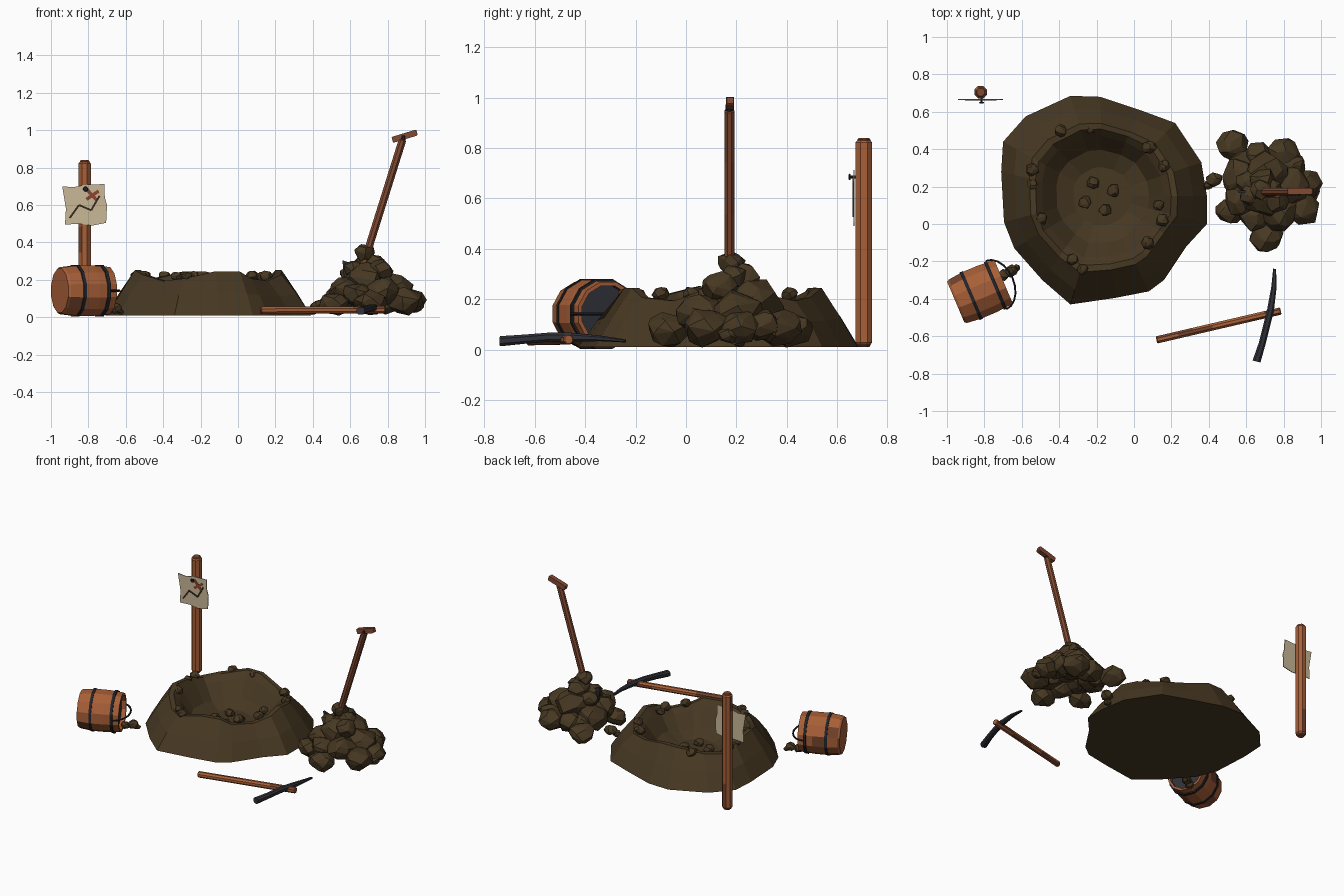
import bpy, bmesh, math, random
from math import sin, cos, pi
from mathutils import Vector as V

random.seed(7)
if "Cube" in bpy.data.objects:
    bpy.data.objects.remove(bpy.data.objects["Cube"])


def material(name, r, g, b):
    m = bpy.data.materials.new(name)
    m.use_nodes = True
    m.diffuse_color = (r, g, b, 1)
    m.node_tree.nodes["Principled BSDF"].inputs["Base Color"].default_value = (r, g, b, 1)
    return m


DIRT = material("dirt brown", 0.062, 0.039, 0.016)
WOOD = material("warm wood", 0.39, 0.115, 0.038)
WORN = material("worn wood", 0.17, 0.055, 0.025)
SHAFT = material("dark wood", 0.22, 0.068, 0.032)
STEEL = material("dark steel", 0.030, 0.031, 0.040)
IRON = material("black iron", 0.015, 0.017, 0.023)
PAPER = material("old paper", 0.58, 0.48, 0.31)
INK = material("dark ink", 0.04, 0.02, 0.01)
RED = material("red mark", 0.27, 0.06, 0.027)


def finish(name, bm, *mats):
    bmesh.ops.recalc_face_normals(bm, faces=bm.faces)
    me = bpy.data.meshes.new(name)
    bm.to_mesh(me)
    bm.free()
    for m in mats:
        me.materials.append(m)
    ob = bpy.data.objects.new(name, me)
    bpy.context.collection.objects.link(ob)
    return ob


def loft(bm, rings, caps=True):
    """Skin a list of point rings, optionally closing both ends."""
    vs = [[bm.verts.new(p) for p in ring] for ring in rings]
    n = len(vs[0])
    for a, b in zip(vs, vs[1:]):
        for i in range(n):
            j = (i + 1) % n
            bm.faces.new((a[i], a[j], b[j], b[i]))
    if caps:
        bm.faces.new(vs[0])
        bm.faces.new(vs[-1])


def circle(c, axis, r, n):
    u = axis.cross(V((0, 0, 1)) if abs(axis.z) < 0.9 else V((0, 1, 0))).normalized()
    w = axis.cross(u).normalized()
    turns = [2 * pi * (i + 0.5) / n for i in range(n)]
    return [c + r * (u * cos(t) + w * sin(t)) for t in turns]


def rod(name, p, q, r, mats, sides=8, steps=1, worn=0.0):
    """Straight bar with a few randomly worn facets."""
    p, q = V(p), V(q)
    axis = (q - p).normalized()
    e = r * 0.25
    mids = [p.lerp(q, (k + 0.5 * random.random()) / steps) for k in range(steps + 1)]
    mids[0], mids[-1] = p + axis * e, q - axis * e
    bm = bmesh.new()
    loft(bm, [circle(p, axis, r * 0.8, sides)] + [circle(m, axis, r, sides) for m in mids]
         + [circle(q, axis, r * 0.8, sides)])
    for f in bm.faces:
        f.material_index = int(random.random() < worn)
    return finish(name, bm, *mats)


def rocks(name, items, squash=0.8):
    """Angular clods made from hulls of scattered points."""
    bm = bmesh.new()
    for x, y, z, r in items:
        pts = []
        spin = random.random() * 6
        for i in range(26):
            h = 1 - 2 * (i + 0.5) / 26
            a = i * 2.4 + spin + random.uniform(-0.35, 0.35)
            s = math.sqrt(1 - h * h)
            d = r * random.uniform(0.82, 1.08)
            pts.append(bm.verts.new((x + d * s * cos(a), y + d * s * sin(a), max(0.008, z + d * h * squash))))
        out = bmesh.ops.convex_hull(bm, input=pts)
        junk = set(out["geom_interior"]) | set(out["geom_unused"])
        bmesh.ops.delete(bm, geom=[v for v in junk if isinstance(v, bmesh.types.BMVert)], context="VERTS")
    return finish(name, bm, DIRT)


# Earth mound with a wavy rim and a stepped pit
base = [(.39, .15), (.36, .33), (.22, .54), (.03, .61), (-.18, .68), (-.34, .685), (-.58, .575), (-.70, .44),
        (-.71, .28), (-.695, .01), (-.64, -.13), (-.49, -.30), (-.34, -.43), (-.10, -.395), (.08, -.36),
        (.16, -.30), (.28, -.12), (.39, .0)]
pit = V((-.17, .15))


def mound_ring(scale, z, wave=0.0, blend=0.0):
    ring = []
    for i, p in enumerate(base):
        d = V(p) - pit
        d = d.lerp(d.normalized() * 0.56, blend) * scale
        ring.append((pit.x + d.x, pit.y + d.y, z + wave * cos(i * 4 * pi / 9)))
    return ring


bm = bmesh.new()
loft(bm, [mound_ring(1, .01), mound_ring(.87, .12, .008, .1), mound_ring(.72, .222, .03, .3),
          mound_ring(.66, .222, .03, .4), mound_ring(.59, .185, .02, .5), mound_ring(.45, .085, .01, .6),
          mound_ring(.28, .05, .004, .7)])
finish("earth_mound", bm, DIRT)

# Loose clods on the rim, in the pit and by the bucket
rim = [(-.39, .50), (-.23, .51), (.08, .41), (.16, .31), (.15, .02), (.075, -.10), (-.275, -.24), (-.50, .03),
       (-.545, .21), (-.545, .29), (-.33, -.19), (.13, .10)]
rocks("rim_clods", [(x, y, .22, random.uniform(.032, .045)) for x, y in rim])
rocks("pit_clods", [(x, y, .065, .036) for x, y in [(-.22, .22), (-.11, .18), (-.26, .115), (-.155, .075)]])
rocks("bucket_clods", [(-.655, -.25, .045, .038), (-.70, -.275, .035, .034), (-.63, -.235, .03, .022)])

# Heap of dug-out earth
rocks("earth_heap", [
    (.53, .42, .08, .09), (.43, .24, .06, .045), (.40, .21, .035, .03), (.51, .07, .075, .08), (.71, -.07, .08, .09),
    (.89, .08, .09, .10), (.92, .21, .09, .085), (.80, .37, .09, .10), (.67, .35, .10, .09), (.57, .25, .12, .11),
    (.58, .13, .14, .10), (.64, .04, .12, .09), (.78, .06, .14, .10), (.83, .20, .15, .11), (.72, .26, .18, .13),
    (.68, .16, .20, .13), (.61, .22, .23, .07), (.76, .13, .25, .075), (.69, .22, .28, .08), (.73, .19, .29, .06),
    (.675, .18, .345, .06), (.95, .17, .06, .045), (.58, .33, .10, .08), (.85, .30, .10, .08),
    (.62, .155, .26, .06)])

# Shovel
rod("shovel_shaft", (.62, .172, .12), (.88, .172, .95), .022, (SHAFT, WORN), 8, 4, .1)
rod("shovel_collar", (.875, .172, .935), (.888, .172, .972), .017, (IRON,), 8)
rod("shovel_grip", (.825, .175, .948), (.957, .175, .988), .023, (SHAFT,), 4)
bm = bmesh.new()
blade = [(.558, .305), (.66, .27), (.66, .12), (.60, .06), (.575, .14)]
loft(bm, [[(x, y, z) for x, z in blade] for y in (.165, .18)])
finish("shovel_blade", bm, STEEL)

# Pickaxe
rod("pickaxe_handle", (.12, -.62, .037), (.785, -.465, .04), .021, (WOOD, WORN), 8, 7, .28)
bm = bmesh.new()
head = [(.752, -.24, .035, .008, .006), (.748, -.34, .045, .014, .011), (.73, -.46, .05, .018, .018),
        (.71, -.54, .05, .018, .018), (.685, -.64, .042, .018, .018), (.655, -.735, .034, .021, .02)]
section = ((-1, -.5), (-.5, -1), (.5, -1), (1, -.5), (1, .5), (.5, 1), (-.5, 1), (-1, .5))
loft(bm, [[(x + w * a, y - w * a * .25, z + h * b) for a, b in section] for x, y, z, w, h in head])
finish("pickaxe_head", bm, STEEL)

# Sign post with a narrower core showing at both ends
rod("sign_post", (-.82, .705, .02), (-.82, .705, .83), .036, (WOOD, WORN), 8, 6, .08)
rod("post_core", (-.82, .705, .01), (-.82, .705, .84), .028, (SHAFT,), 8)

# Paper sheet with ragged edges
bm = bmesh.new()
sheet = [(-.94, .70), (-.88, .695), (-.82, .708), (-.715, .712), (-.712, .64), (-.70, .60), (-.705, .505),
         (-.78, .49), (-.85, .50), (-.925, .495), (-.92, .58), (-.93, .64)]
loft(bm, [[(x, y, z) for x, z in sheet] for y in (.664, .669)])
finish("paper_sheet", bm, PAPER)


def strokes(name, pts, width, mat):
    """Painted line on the paper as thin plates."""
    bm = bmesh.new()
    for (x1, z1), (x2, z2) in pts:
        side = V((z1 - z2, x2 - x1)).normalized() * width
        quad = [(x1 + side.x, z1 + side.y), (x2 + side.x, z2 + side.y), (x2 - side.x, z2 - side.y),
                (x1 - side.x, z1 - side.y)]
        loft(bm, [[(x, y, z) for x, z in quad] for y in (.661, .665)])
    return finish(name, bm, mat)


route = [(-.90, .53), (-.85, .60), (-.785, .572), (-.74, .65)]
strokes("painted_route", list(zip(route, route[1:])), .005, INK)
strokes("painted_cross", [((-.81, .63), (-.745, .675)), ((-.81, .685), (-.755, .625))], .009, RED)
rod("nail", (-.815, .65, .685), (-.815, .70, .685), .006, (IRON,), 6)
rod("nail_head", (-.815, .645, .685), (-.815, .653, .685), .014, (IRON,), 8)

# Bucket lying on its side
foot, axis = V((-.953, -.418, .142)), V((.92, .39, 0)).normalized()


def bucket_ring(t, r):
    return circle(foot + axis * t, axis, r, 12)


bm = bmesh.new()
loft(bm, [bucket_ring(*s) for s in ((0, .122), (.012, .130), (.09, .139), (.18, .139), (.278, .131), (.278, .115),
                                    (.248, .115))])
for f in bm.faces:
    inner = (f.calc_center_median() - foot).dot(axis) > .24 and len(f.verts) > 4
    f.material_index = 2 if inner else int(random.random() < .1)
finish("bucket_body", bm, WOOD, WORN, STEEL)
for label, t in (("lower", .09), ("upper", .23)):
    bm = bmesh.new()
    rings = [bucket_ring(t + dt, r) for dt, r in ((-.009, .132), (-.009, .143), (.009, .143), (.009, .132))]
    loft(bm, rings + rings[:1], caps=False)
    bmesh.ops.remove_doubles(bm, verts=bm.verts, dist=1e-5)
    finish("bucket_hoop_" + label, bm, IRON)

# Bucket carrying loop
side = axis.cross(V((0, 0, 1)))
bm = bmesh.new()
arc = []
for k in range(11):
    a = pi * k / 10
    mid = foot + axis * (.235 + .095 * sin(a)) + side * (.14 * cos(a))
    along = (axis * (.095 * cos(a)) - side * (.14 * sin(a))).normalized()
    arc.append(circle(mid, along, .006, 6))
loft(bm, arc)
finish("bucket_handle", bm, IRON)
